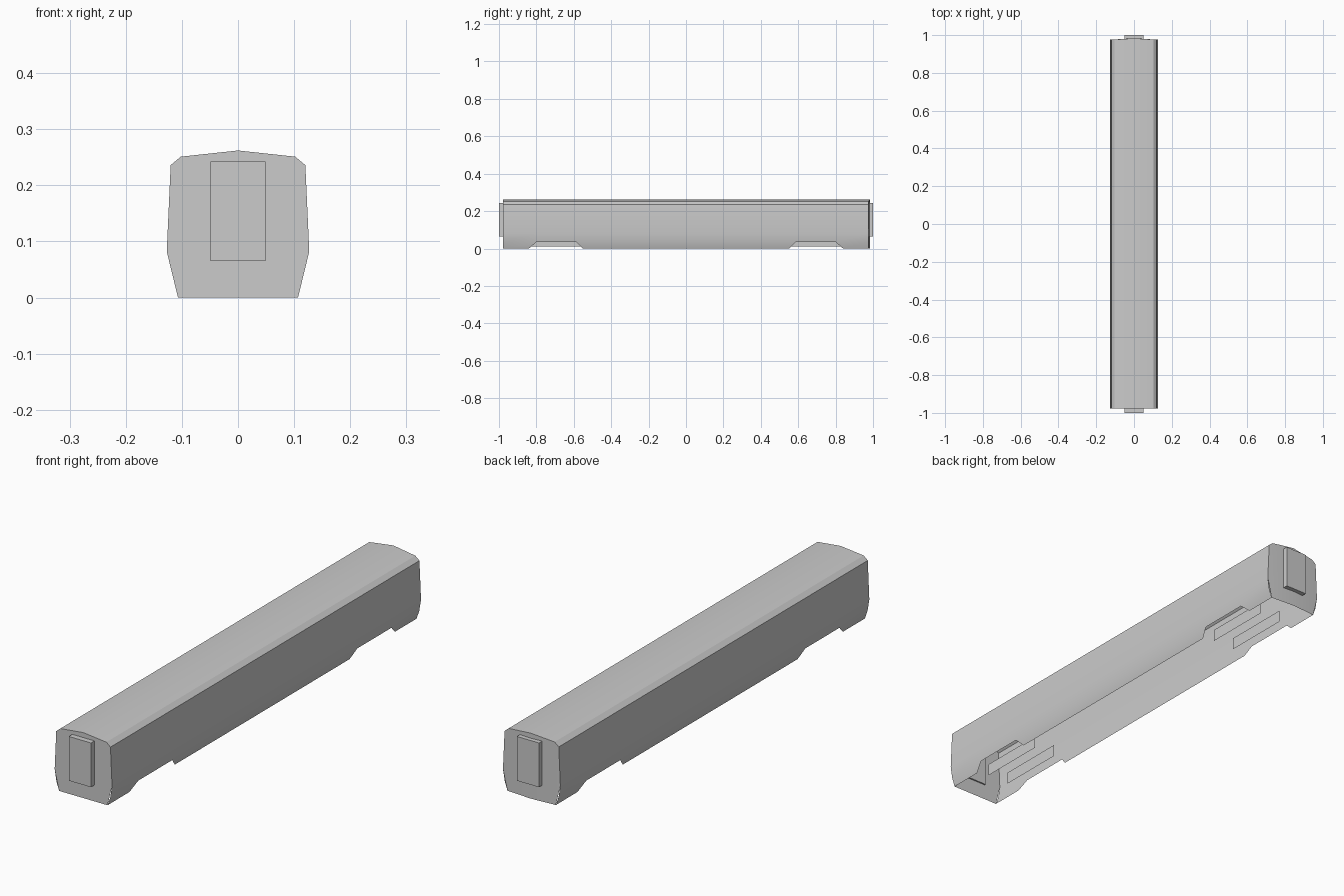
import bpy, bmesh

if "Cube" in bpy.data.objects:
    bpy.data.objects.remove(bpy.data.objects["Cube"])


def make_object(name, bm):
    bmesh.ops.remove_doubles(bm, verts=bm.verts, dist=0.0001)
    mesh = bpy.data.meshes.new(name)
    bm.to_mesh(mesh)
    bm.free()
    ob = bpy.data.objects.new(name, mesh)
    bpy.context.collection.objects.link(ob)
    return ob


# Cross-section of the carriage, right skirt to roof ridge, then mirrored
half = [(0.107, 0.0), (0.119, 0.034), (0.127, 0.082), (0.12, 0.236), (0.102, 0.251), (0.0, 0.262)]
profile = half + [(-x, z) for x, z in reversed(half[:-1])]
last = len(profile) - 1

# Lengthwise stations; the skirt's lower edge flares to give sloped wheel cut-outs
stations = [-0.978, -0.80, -0.585, 0.585, 0.80, 0.976]
lower = [-0.978, -0.84, -0.553, 0.553, 0.84, 0.976]
END, BULGE = 0.976, 0.983

bm = bmesh.new()
rings = []
for y, low in zip(stations, lower):
    ring = []
    for i, (x, z) in enumerate(profile):
        yy = low if i in (0, last) else y
        if x == 0 and y == END:
            yy = BULGE
        ring.append(bm.verts.new((x, yy, z)))
    rings.append(ring)

# Side walls and roof, leaving the skirt open above each bogie
for s in range(len(rings) - 1):
    a, b = rings[s], rings[s + 1]
    for i in range(last):
        if i in (0, last - 1) and s in (1, 3):
            continue
        bm.faces.new((a[i], b[i], b[i + 1], a[i + 1]))

# Flat front wall, slightly pointed rear wall (underside stays open)
skip = (1, last - 1)
bm.faces.new([v for i, v in enumerate(rings[0]) if i not in skip])
r = rings[-1]
mid = len(half) - 1
foot = bm.verts.new((0, BULGE, 0))
bm.faces.new([foot] + [r[i] for i in range(mid, -1, -1) if i not in skip])
bm.faces.new([foot] + [r[i] for i in range(last, mid - 1, -1) if i not in skip])
body = make_object("carriage_body", bm)
bpy.context.view_layer.objects.active = body
body.select_set(True)
bpy.ops.object.shade_smooth_by_angle(angle=0.45)
body.select_set(False)

# Gangway boxes on both ends
for name, y in (("front_gangway", -0.986), ("rear_gangway", 0.986)):
    bm = bmesh.new()
    bmesh.ops.create_cube(bm, size=1)
    for v in bm.verts:
        v.co = (v.co.x * 0.098, y + v.co.y * 0.028, 0.1535 + v.co.z * 0.177)
    make_object(name, bm)

# Flat bogie side plates, a pair under each end
for end, y in (("front", -0.695), ("rear", 0.695)):
    bm = bmesh.new()
    for x in (-0.05, 0.05):
        corners = [(-0.143, 0.01), (0.143, 0.01), (0.143, 0.06), (-0.143, 0.06)]
        if x < 0:
            corners.reverse()
        bm.faces.new([bm.verts.new((x, y + dy, z)) for dy, z in corners])
    make_object(end + "_bogie_plates", bm)
